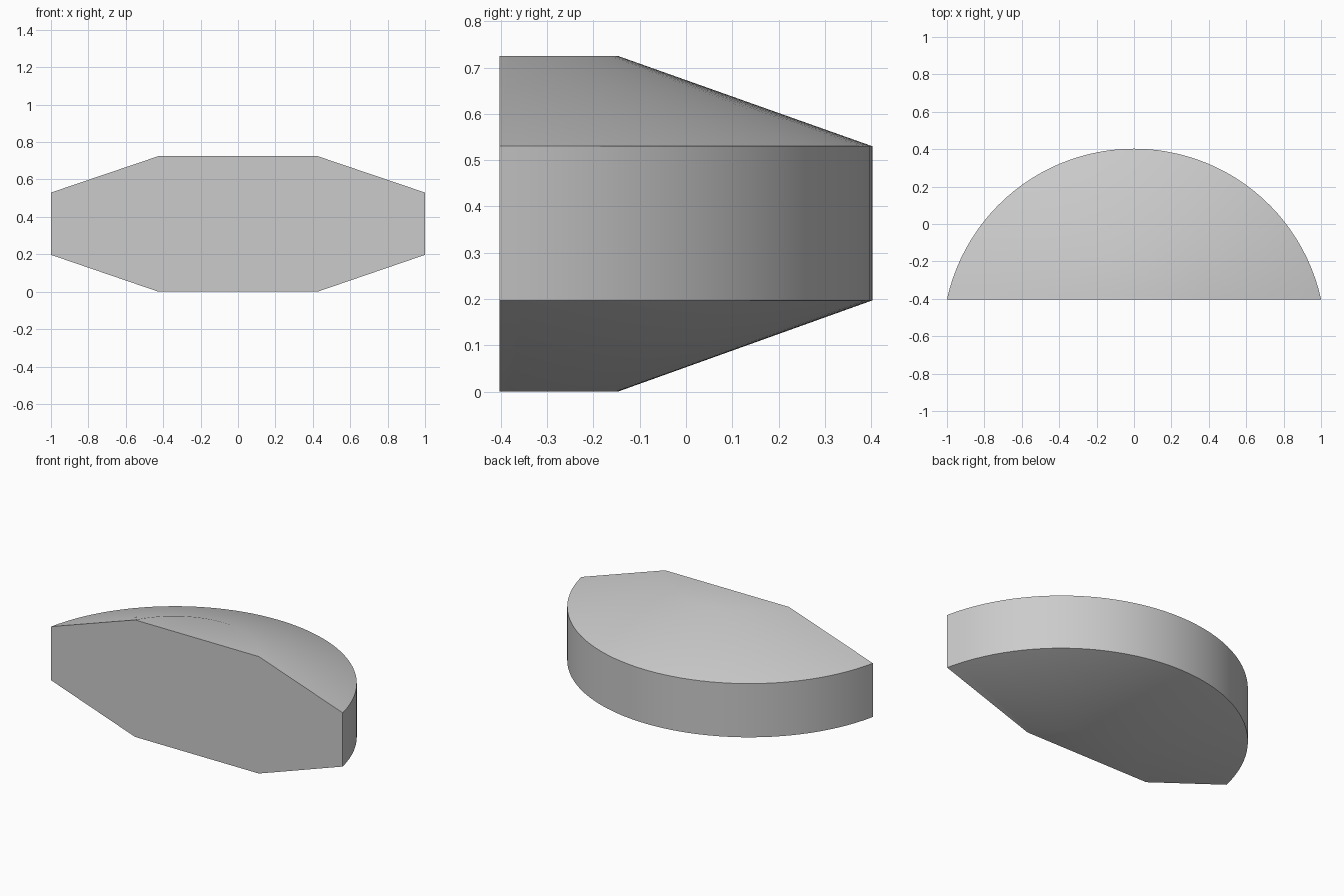
import bpy
import bmesh
import math

cube = bpy.data.objects.get("Cube")
if cube:
    bpy.data.objects.remove(cube, do_unlink=True)

SEGMENTS = 48
FRONT = -0.4025


def arc_row(bm, half_width, back, z):
    """Row of vertices along an arc whose chord lies on the flat front."""
    rise = back - FRONT
    radius = (half_width ** 2 + rise ** 2) / (2 * rise)
    limit = math.asin(half_width / radius)
    row = []
    for i in range(SEGMENTS + 1):
        a = limit * (1 - 2 * i / SEGMENTS)
        row.append(bm.verts.new((radius * math.sin(a),
                                 back - radius + radius * math.cos(a), z)))
    return row


# Chamfered half-disc: small arc, rim, rim, small arc from bottom to top
bm = bmesh.new()
rows = [arc_row(bm, *spec) for spec in (
    (0.425, -0.147, 0.0),
    (1.0, 0.4025, 0.197),
    (1.0, 0.4025, 0.53),
    (0.425, -0.147, 0.725),
)]
for low, high in zip(rows, rows[1:]):
    for i in range(SEGMENTS):
        bm.faces.new((low[i], low[i + 1], high[i + 1], high[i]))

# Flat bottom, top and front
bm.faces.new(rows[0])
bm.faces.new(rows[-1])
bm.faces.new([r[0] for r in rows] + [r[-1] for r in reversed(rows)])
bmesh.ops.recalc_face_normals(bm, faces=bm.faces)

mesh = bpy.data.meshes.new("half_disc_body")
bm.to_mesh(mesh)
bm.free()
body = bpy.data.objects.new("half_disc_body", mesh)
bpy.context.collection.objects.link(body)

# Plain grey material
grey = bpy.data.materials.new("plain_grey")
grey.use_nodes = True
colour = (0.6, 0.6, 0.6, 1.0)
grey.diffuse_color = colour
for node in grey.node_tree.nodes:
    if node.type == 'BSDF_PRINCIPLED':
        node.inputs["Base Color"].default_value = colour
mesh.materials.append(grey)

# Soft inner edge, crisp rim and front
bpy.ops.object.select_all(action='DESELECT')
body.select_set(True)
bpy.context.view_layer.objects.active = body
bpy.ops.object.shade_smooth_by_angle(angle=math.radians(30))
